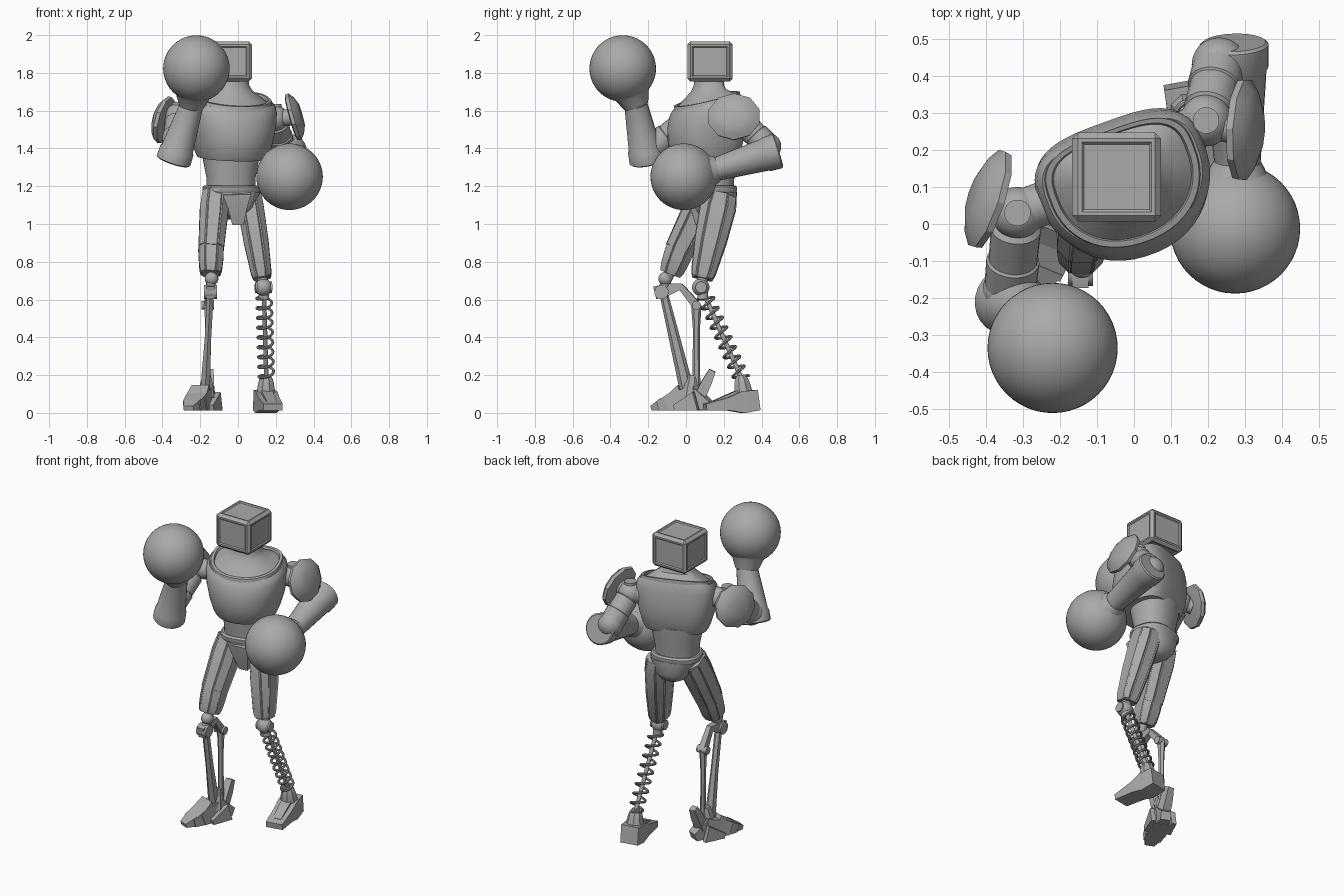
import bpy, bmesh
from math import pi, cos, sin, radians, copysign
from mathutils import Matrix, Vector

cube = bpy.data.objects.get("Cube")
if cube:
    bpy.data.objects.remove(cube, do_unlink=True)

GREY = (0.4, 0.4, 0.4, 1)
grey = bpy.data.materials.new("plain_grey")
grey.use_nodes = True
grey.diffuse_color = GREY
grey.node_tree.nodes["Principled BSDF"].inputs["Base Color"].default_value = GREY
parts = []


def add_mesh(name, mesh):
    mesh.materials.clear()
    mesh.materials.append(grey)
    obj = bpy.data.objects.new(name, mesh)
    bpy.context.scene.collection.objects.link(obj)
    parts.append(obj)
    return obj


def add_bm(name, bm):
    bmesh.ops.recalc_face_normals(bm, faces=bm.faces)
    mesh = bpy.data.meshes.new(name)
    bm.to_mesh(mesh)
    bm.free()
    return add_mesh(name, mesh)


def loft(name, rings, n, matrix, power=2.0, panel=0.0, back=(1.0, None)):
    """Skin rings of (height, half width, half depth, slope) along local z.
    back holds the depth scale and power of the +y half."""
    bm = bmesh.new()
    k = 1 / cos(pi / n) if n <= 8 else 1
    loops = []
    for z, rx, ry, *slope in rings:
        loop = []
        for i in range(n):
            a = 2 * pi * (i + 0.5) / n
            rear = sin(a) > 0
            e = 2 / ((back[1] if rear else None) or power)
            x = copysign(abs(cos(a)) ** e, cos(a)) * k * rx
            y = copysign(abs(sin(a)) ** e, sin(a)) * k * ry * (back[0] if rear else 1)
            loop.append(bm.verts.new(matrix @ Vector((x, y, z + (slope[0] * y if slope else 0)))))
        loops.append(loop)
    columns = [[bm.faces.new((a[i], a[(i + 1) % n], b[(i + 1) % n], b[i]))
                for a, b in zip(loops, loops[1:])] for i in range(n)]
    bm.faces.new(loops[0][::-1])
    bm.faces.new(loops[-1])
    if panel:
        bmesh.ops.recalc_face_normals(bm, faces=bm.faces)
        for column in columns[::2]:
            bmesh.ops.inset_region(bm, faces=column, thickness=panel, depth=0)
            bmesh.ops.inset_region(bm, faces=column, thickness=panel * 0.4, depth=panel)
    return add_bm(name, bm)


def limb(name, start, end, rings, n=20, hint=(0, -1, 0), **kw):
    """Loft from start to end; ring heights are fractions of the length."""
    p, q = Vector(start), Vector(end)
    z = (q - p).normalized()
    y = (Vector(hint) - z * z.dot(Vector(hint))).normalized()
    x = y.cross(z)
    matrix = Matrix.Translation(p) @ Matrix((x, y, z)).transposed().to_4x4()
    length = (q - p).length
    return loft(name, [(t * length, *r) for t, *r in rings], n, matrix, **kw)


def rod(name, start, end, r0, n=16):
    return limb(name, start, end, [(0, r0, r0), (1, r0, r0)], n)


def ball(name, center, r):
    bm = bmesh.new()
    bmesh.ops.create_uvsphere(bm, u_segments=48, v_segments=28, radius=r,
                              matrix=Matrix.Translation(center))
    return add_bm(name, bm)


def turned(x, y, degrees):
    return Matrix.Translation((x, y, 0)) @ Matrix.Rotation(radians(degrees), 4, "Z")


# Head: chamfered box with a recessed panel on every side
bm = bmesh.new()
bmesh.ops.create_cube(bm, size=1, matrix=Matrix.Translation((-0.047, 0.127, 1.86))
                      @ Matrix.Diagonal((0.24, 0.24, 0.213, 1)))
bmesh.ops.bevel(bm, geom=bm.edges[:], offset=0.016, segments=1, affect="EDGES")
panels = sorted(bm.faces, key=lambda f: -f.calc_area())[:6]
bmesh.ops.inset_individual(bm, faces=panels, thickness=0.014, depth=0)
bmesh.ops.inset_individual(bm, faces=panels, thickness=0.008, depth=-0.006)
add_bm("head", bm)

# Torso: flat back, rounded front, collar dipping forward
body = turned(-0.03, 0.13, 20)
shape = {"power": 2.15, "back": (0.68, 3.2)}
loft("neck", [(1.6, 0.19, 0.18, 0.26), (1.655, 0.186, 0.175, 0.26), (1.685, 0.145, 0.135, 0.18),
              (1.71, 0.105, 0.1, 0.08), (1.735, 0.088, 0.088), (1.78, 0.082, 0.085)],
     48, body, **shape)
loft("chest", [(1.35, 0.14, 0.13, 0.1), (1.35, 0.18, 0.185, 0.1), (1.375, 0.192, 0.202, 0.1),
               (1.45, 0.214, 0.226, 0.08), (1.53, 0.23, 0.226, 0.1), (1.6, 0.236, 0.212, 0.17),
               (1.635, 0.23, 0.2, 0.24), (1.655, 0.216, 0.186, 0.26),
               (1.65, 0.18, 0.16, 0.26)], 48, body, **shape)
loft("collar", [(1.64, 0.212, 0.192, 0.26), (1.67, 0.206, 0.188, 0.26),
                (1.67, 0.19, 0.172, 0.26), (1.64, 0.18, 0.16, 0.26)], 48, body, **shape)
waist = turned(-0.037, 0.14, 16)
loft("abdomen", [(1.17, 0.128, 0.108), (1.25, 0.13, 0.112), (1.33, 0.146, 0.125),
                 (1.39, 0.155, 0.13)], 40, waist, power=2.3)
loft("belt", [(1.165, 0.142, 0.118), (1.175, 0.148, 0.124), (1.195, 0.148, 0.124),
              (1.205, 0.14, 0.114)], 40, waist, power=2.5)
loft("pelvis", [(1.025, 0.035, 0.06), (1.045, 0.075, 0.095), (1.09, 0.115, 0.12),
                (1.17, 0.143, 0.12)], 32, turned(-0.025, 0.145, 12), power=2.5)
limb("crotch_plate", (-0.005, 0.03, 1.16), (0.0, 0.07, 1.0),
     [(0, 0.075, 0.02), (0.35, 0.055, 0.025), (1, 0.03, 0.02)], 4)

# Arms: shoulder, elbow, forearm base, wrist, glove centre, shield centre, shield direction
arms = {
    "right": ((-0.315, 0.03, 1.57), (-0.335, -0.18, 1.4), (-0.343, -0.205, 1.33),
              (-0.245, -0.265, 1.63), (-0.22, -0.335, 1.823), (-0.385, 0.065, 1.55), (-0.93, 0.3, 0.25)),
    "left": ((0.195, 0.28, 1.56), (0.23, 0.43, 1.41), (0.27, 0.49, 1.388),
             (0.28, 0.16, 1.29), (0.273, -0.012, 1.25), (0.288, 0.255, 1.565), (0.96, -0.05, 0.27)),
}
for side, (shoulder, elbow, low, wrist, glove, shield, facing) in arms.items():
    s, g, w = Vector(shoulder), Vector(glove), Vector(wrist)
    inner = Vector((-0.045, 0.13, s.z - 0.01))
    rod(side + "_shoulder_axle", inner.lerp(s, 0.5), s, 0.06)
    ball(side + "_shoulder", s, 0.07)
    rod(side + "_shoulder_cap", s, s + Vector((0, 0, 0.076)), 0.036)
    limb(side + "_upper_arm", s, elbow, [(0.15, 0.055, 0.055), (0.2, 0.068, 0.068),
         (0.6, 0.066, 0.066), (0.62, 0.072, 0.072), (1, 0.07, 0.07)], 24)
    ball(side + "_elbow", elbow, 0.074)
    limb(side + "_forearm", low, wrist, [(0, 0.086, 0.086), (0.02, 0.094, 0.094),
         (0.2, 0.092, 0.092), (0.23, 0.086, 0.086), (1, 0.062, 0.062)], 24)
    limb(side + "_cuff", w, g, [(-0.05, 0.064, 0.064), (0.05, 0.074, 0.074),
         (0.25, 0.09, 0.09), (0.6, 0.145, 0.145)], 32)
    c, f = Vector(shield), Vector(facing).normalized()
    ball(side + "_glove", g, 0.176)
    limb(side + "_shoulder_shield", c - f * 0.012, c + f * 0.052, [(0, 0.1, 0.1),
         (0.1, 0.138, 0.125), (0.4, 0.142, 0.128), (0.75, 0.11, 0.1), (1, 0.065, 0.06)],
         10, (0, 0, 1))
    rod(side + "_shield_mount", s, c, 0.045)

# Thighs with raised panels
limb("right_thigh", (-0.12, 0.115, 1.16), (-0.143, -0.035, 0.86),
     [(0, 0.068, 0.085), (0.3, 0.076, 0.09), (1, 0.066, 0.078)], 8, panel=0.007)
limb("right_knee_guard", (-0.14, -0.01, 0.92), (-0.145, -0.083, 0.735),
     [(0, 0.066, 0.076), (0.5, 0.066, 0.074), (0.85, 0.06, 0.066), (1, 0.05, 0.055)], 8, panel=0.005)
limb("left_thigh", (0.055, 0.185, 1.16), (0.128, 0.085, 0.71),
     [(0, 0.065, 0.08), (0.15, 0.07, 0.096), (0.55, 0.066, 0.086), (0.92, 0.055, 0.066),
      (1, 0.045, 0.055)], 8, panel=0.007)

# Right lower leg: pivots and linkage
knee, pivot, rear = (-0.14, -0.11, 0.71), (-0.145, -0.13, 0.64), (-0.16, 0.055, 0.57)
rod("right_knee_post", (-0.14, -0.075, 0.76), pivot, 0.026)
ball("right_knee", knee, 0.036)
for name, p, r in (("right_front_pivot", pivot, 0.038), ("right_back_pivot", rear, 0.024)):
    v = Vector(p)
    rod(name, v - Vector((0.034, 0, 0)), v + Vector((0.034, 0, 0)), r)
limb("right_pivot_block", (-0.145, -0.165, 0.635), (-0.148, -0.02, 0.672),
     [(0, 0.022, 0.034), (0.4, 0.022, 0.034), (1, 0.018, 0.014)], 4, (0, 0, 1))
limb("right_knee_link", (-0.148, -0.03, 0.672), rear, [(0, 0.016, 0.016), (1, 0.02, 0.022)], 4)
limb("right_shin", (-0.147, -0.115, 0.62), (-0.175, 0.01, 0.1),
     [(0, 0.018, 0.02), (0.45, 0.017, 0.026), (1, 0.026, 0.034)], 6)
limb("right_calf_bar", rear, (-0.16, 0.055, 0.14),
     [(0, 0.018, 0.024), (0.3, 0.014, 0.016), (1, 0.014, 0.018)], 6)

# Right foot: overlapping plates and a raised heel claw
heel, toe = Vector((-0.13, 0.14, 0)), Vector((-0.262, -0.175, 0))
side_dir = Vector((0.92, -0.39, 0))


def plate(name, a, b, ha, hb, wa, wb, shift=0.0):
    p, q = heel.lerp(toe, a) + side_dir * shift, heel.lerp(toe, b) + side_dir * shift
    p.z, q.z = ha / 2 + 0.012, hb / 2 + 0.012
    return limb(name, p, q, [(0, wa, ha / 2), (1, wb, hb / 2)], 4, (0, 0, 1))


for i, (a, b, ha, hb, wa, wb) in enumerate((
        (0.25, 0.6, 0.13, 0.1, 0.045, 0.055), (0.45, 0.7, 0.14, 0.07, 0.05, 0.06),
        (0.62, 0.86, 0.095, 0.05, 0.056, 0.05), (0.8, 1.0, 0.065, 0.025, 0.05, 0.028))):
    plate("right_foot_plate_%d" % (i + 1), a, b, ha, hb, wa, wb)
for i, shift in enumerate((-0.062, 0.062)):
    plate("right_side_claw_%d" % (i + 1), 0.2, 0.55, 0.1, 0.03, 0.014, 0.018, shift)
plate("right_heel", 0.05, 0.32, 0.05, 0.12, 0.03, 0.04)
limb("right_heel_claw", (-0.16, 0.07, 0.08), (-0.15, 0.14, 0.225),
     [(0, 0.03, 0.03), (0.6, 0.026, 0.026), (1, 0.02, 0.018)], 4)
limb("right_ankle", (-0.17, 0.02, 0.08), (-0.165, 0.035, 0.2),
     [(0, 0.045, 0.05), (0.6, 0.034, 0.04), (1, 0.02, 0.028)], 8)

# Left lower leg: knee, rod and coil spring
rod("left_knee_post", (0.128, 0.085, 0.74), (0.138, 0.09, 0.6), 0.028)
ball("left_knee", (0.135, 0.078, 0.665), 0.046)
rod("left_knee_axle", (0.09, 0.075, 0.665), (0.18, 0.08, 0.665), 0.03)
top, bottom = Vector((0.138, 0.1, 0.62)), Vector((0.15, 0.295, 0.18))
rod("left_spring_rod", top, bottom, 0.012)
axis = (bottom - top).normalized()
u = axis.cross(Vector((1, 0, 0))).normalized()
v = axis.cross(u)
turns, steps = 8.5, 16
count = int(turns * steps)
curve = bpy.data.curves.new("spring_path", "CURVE")
curve.dimensions = "3D"
curve.bevel_depth = 0.0075
curve.bevel_resolution = 2
spline = curve.splines.new("POLY")
spline.points.add(count)
for i, point in enumerate(spline.points):
    a = 2 * pi * i / steps
    point.co = (*(top.lerp(bottom, i / count) + (u * cos(a) + v * sin(a)) * 0.04), 1)
path = bpy.data.objects.new("spring_path", curve)
add_mesh("left_spring", bpy.data.meshes.new_from_object(path))
bpy.data.objects.remove(path)

# Left foot: wedge shoe with ankle socket
limb("left_foot", (0.135, 0.378, 0.068), (0.185, 0.1, 0.03),
     [(0, 0.055, 0.054), (0.3, 0.058, 0.058), (0.55, 0.056, 0.036), (1, 0.052, 0.018)], 4, (0, 0, 1))
limb("left_foot_ridge", (0.145, 0.31, 0.112), (0.178, 0.14, 0.052),
     [(0, 0.032, 0.024), (1, 0.026, 0.01)], 4, (0, 0, 1))
limb("left_ankle", (0.148, 0.305, 0.1), (0.149, 0.29, 0.2),
     [(0, 0.05, 0.05), (0.5, 0.042, 0.042), (0.75, 0.036, 0.036), (1, 0.022, 0.022)], 8)

# Shading: smooth round parts, keep hard edges crisp
bpy.ops.object.select_all(action="DESELECT")
for obj in parts:
    obj.select_set(True)
bpy.context.view_layer.objects.active = parts[0]
bpy.ops.object.shade_smooth_by_angle(angle=radians(32))
